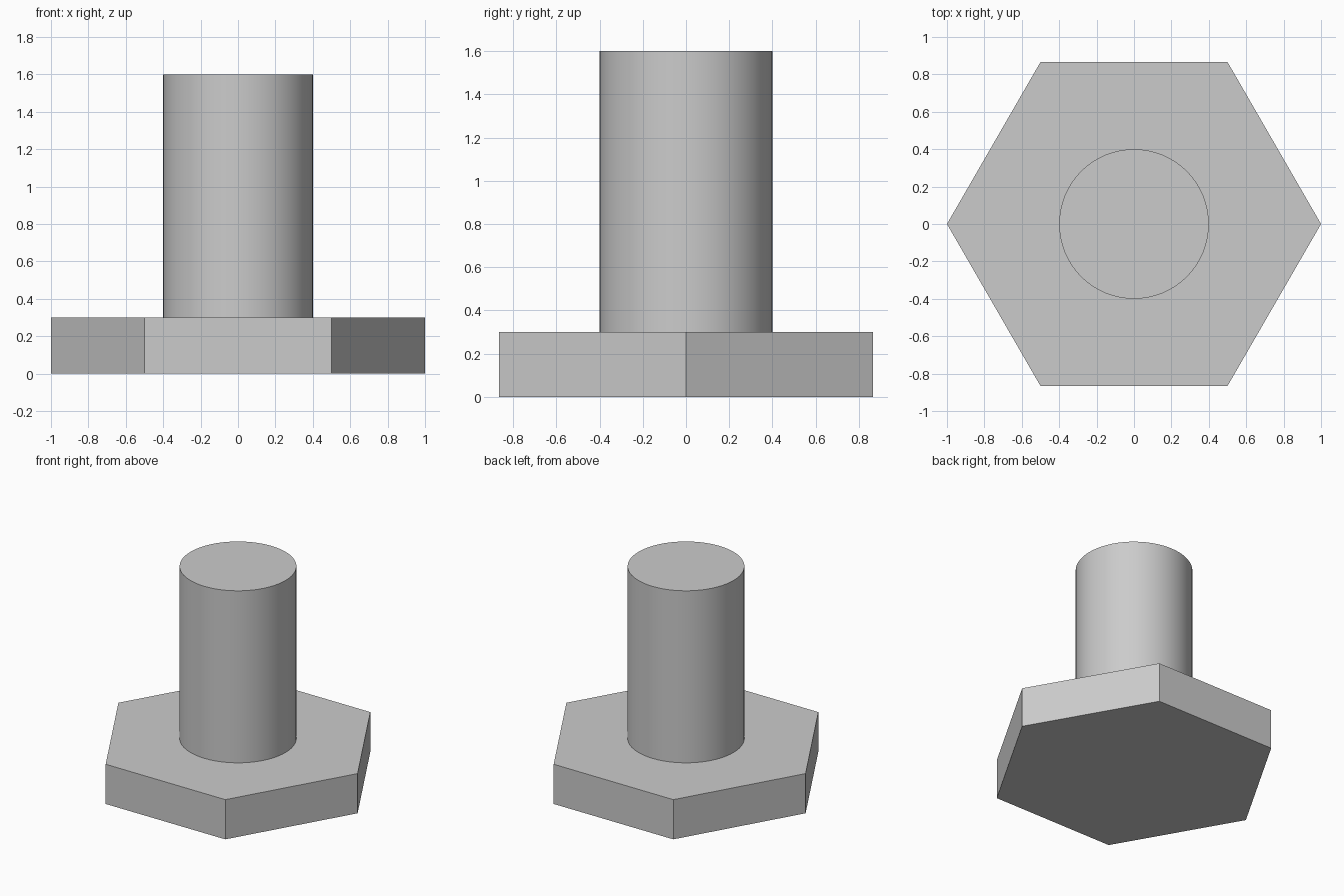
import bpy
import math

cube = bpy.data.objects.get("Cube")
if cube:
    bpy.data.objects.remove(cube, do_unlink=True)

# Single plain metal colour
steel = bpy.data.materials.new("steel_grey")
steel.use_nodes = True
colour = (0.6, 0.6, 0.6, 1.0)
steel.diffuse_color = colour
steel.node_tree.nodes["Principled BSDF"].inputs["Base Color"].default_value = colour


def prism(name, sides, radius, bottom, top, turn=0.0):
    """Upright prism between two heights, with the turn baked into the mesh."""
    bpy.ops.mesh.primitive_cylinder_add(
        vertices=sides, radius=radius, depth=top - bottom,
        location=(0, 0, (top + bottom) / 2), rotation=(0, 0, turn))
    obj = bpy.context.object
    obj.name = name
    obj.data.materials.append(steel)
    bpy.ops.object.transform_apply(location=False, rotation=True, scale=True)
    return obj


# Hexagonal head with corners on the x axis
head_height = 0.3
prism("hex_head", 6, 1.0, 0.0, head_height, math.radians(30))

# Round shank standing on the head
prism("shank", 64, 0.4, head_height, 1.6)
bpy.ops.object.shade_smooth_by_angle(angle=math.radians(30))
